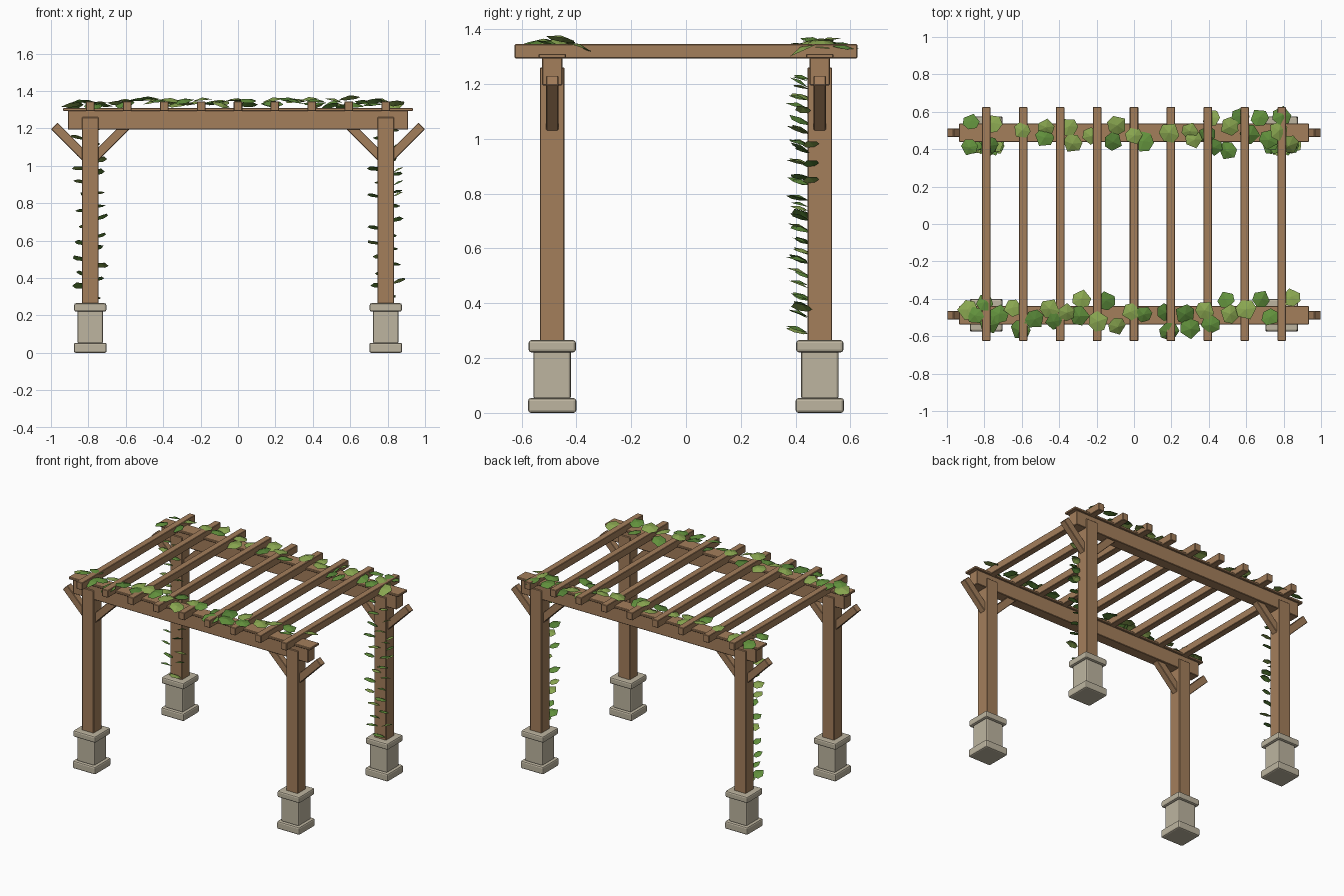
import bpy, bmesh, math, random
from mathutils import Matrix, Vector

random.seed(4)
if "Cube" in bpy.data.objects:
    bpy.data.objects.remove(bpy.data.objects["Cube"])


def material(name, r, g, b):
    m = bpy.data.materials.new(name)
    m.use_nodes = True
    m.diffuse_color = (r, g, b, 1)
    m.node_tree.nodes["Principled BSDF"].inputs["Base Color"].default_value = (r, g, b, 1)
    return m


wood = material("warm wood", 0.37, 0.21, 0.105)
stone = material("pale stone", 0.51, 0.46, 0.35)
greens = [material("light leaf green", 0.25, 0.38, 0.08),
          material("mid leaf green", 0.12, 0.28, 0.045),
          material("deep leaf green", 0.085, 0.21, 0.035)]


def block(name, center, size, mat, bevel=0.003, turn=0.0):
    """Bevelled box, optionally turned about the y axis."""
    bm = bmesh.new()
    bmesh.ops.create_cube(bm, size=1)
    bmesh.ops.scale(bm, vec=size, verts=bm.verts)
    bmesh.ops.bevel(bm, geom=bm.edges[:], offset=bevel, segments=2 if mat is stone else 1,
                    profile=0.5, affect='EDGES')
    mesh = bpy.data.meshes.new(name)
    bm.to_mesh(mesh)
    bm.free()
    mesh.materials.append(mat)
    ob = bpy.data.objects.new(name, mesh)
    ob.location = center
    ob.rotation_euler.y = turn
    bpy.context.collection.objects.link(ob)
    return ob


POST_X, POST_Y = 0.79, 0.488

# Posts on stone plinths, each with a pair of diagonal braces
for sy, depth in ((-1, "front"), (1, "back")):
    y = sy * POST_Y
    for sx, side in ((-1, "right"), (1, "left")):
        x = sx * POST_X
        tag = f"{depth}_{side}"
        block(f"{tag}_plinth_foot", (x, y, 0.027), (0.176, 0.176, 0.054), stone, 0.01)
        block(f"{tag}_plinth_body", (x, y, 0.14), (0.136, 0.136, 0.18), stone, 0.008)
        block(f"{tag}_plinth_cap", (x, y, 0.243), (0.172, 0.172, 0.045), stone, 0.01)
        block(f"{tag}_post", (x, y, 0.755), (0.09, 0.09, 1.01), wood)
        for lean in (-1, 1):
            block(f"{tag}_brace", (x + lean * 0.096, y, 1.117), (0.05, 0.045, 0.272),
                  wood, 0.003, lean * math.radians(45))
    # Long beam with a thin plank on top
    block(f"{depth}_beam", (0, y, 1.245), (1.82, 0.074, 0.1), wood)
    block(f"{depth}_beam_plank", (0, y, 1.302), (1.87, 0.1, 0.016), wood)

# Rafters
for i in range(9):
    block("rafter", ((i - 4) * POST_X / 4, 0, 1.319), (0.046, 1.25, 0.052), wood)

# Leaf outline: half of it, mirrored, around a raised middle
HALF = [(0.0, 0.0), (0.42, 0.2), (0.48, 0.62), (0.0, 1.0)]
RIM = HALF + [(-x, y) for x, y in HALF[2:0:-1]]


def add_leaf(bm, base, yaw, pitch, roll, length):
    """Folded leaf growing from its base along the yaw direction, tip raised by pitch."""
    place = (Matrix.Translation(base) @ Matrix.Rotation(yaw, 4, 'Z')
             @ Matrix.Rotation(pitch, 4, 'X') @ Matrix.Rotation(roll, 4, 'Y'))
    rim = [bm.verts.new(place @ Vector((x * length, y * length, 0))) for x, y in RIM]
    mid = bm.verts.new(place @ Vector((0, length * 0.5, length * 0.13)))
    shade = random.choices(range(3), weights=(4, 5, 2))[0]
    for a, b in zip(rim, rim[1:] + rim[:1]):
        bm.faces.new((a, b, mid)).material_index = shade


def finish_leaves(name, bm):
    mesh = bpy.data.meshes.new(name)
    bm.to_mesh(mesh)
    bm.free()
    for g in greens:
        mesh.materials.append(g)
    bpy.context.collection.objects.link(bpy.data.objects.new(name, mesh))


# Leaves lying along the beams: positions in hundredths
BACK = [(-87, 55), (-76, 54), (-88, 41), (-77, 42), (-60, 50), (-47, 52), (-48, 46),
        (-35, 52), (-33, 43), (-23, 47), (-9, 53), (0, 47), (-11, 44), (5, 44), (19, 49),
        (30, 50), (32, 45), (41, 57), (39, 48), (50, 39), (57, 58), (51, 52), (62, 48),
        (67, 57), (43, 41), (79, 58), (77, 50), (83, 42), (72, 45)]
FRONT = [(-89, 46), (-80, 42), (-85, 49), (-72, 48), (-77, 54), (-61, 57), (-65, 45),
         (-53, 51), (-43, 52), (-45, 45), (-36, 47), (-28, 40), (-29, 49), (-15, 41),
         (-19, 52), (-9, 55), (-2, 47), (5, 48), (17, 47), (19, 58), (30, 56), (27, 48),
         (38, 46), (41, 54), (49, 40), (51, 48), (60, 46), (68, 40), (73, 50), (84, 39)]
for name, sy, spots in (("back_beam_leaves", 1, BACK), ("front_beam_leaves", -1, FRONT)):
    bm = bmesh.new()
    for px, py in spots:
        x, y = px / 100, sy * py / 100
        off = y - sy * POST_Y
        # Outer leaves point away from the beam and droop a little
        outer = abs(off) > 0.05
        yaw = random.uniform(-0.6, 0.6) if outer else random.uniform(-math.pi, math.pi)
        if outer and off < 0:
            yaw += math.pi
        length = random.uniform(0.09, 0.115)
        heading = Vector((-math.sin(yaw), math.cos(yaw), 0))
        base = Vector((x, y, random.uniform(1.328, 1.35))) - heading * length * 0.5
        pitch = random.uniform(-0.4, -0.05) if outer else random.uniform(-0.15, 0.25)
        add_leaf(bm, base, yaw, pitch, random.uniform(-0.25, 0.25), length)
    finish_leaves(name, bm)

# Climbing leaves on the inner face of the back posts
for sx, side in ((-1, "right"), (1, "left")):
    bm = bmesh.new()
    for i in range(24):
        sway = (-1) ** i * random.uniform(0.01, 0.045)
        base = Vector((sx * POST_X + sway, POST_Y - 0.044,
                       0.3 + i * 0.04 + random.uniform(-0.012, 0.012)))
        yaw = math.pi + sway * 14 + random.uniform(-0.3, 0.3)
        add_leaf(bm, base, yaw, random.uniform(0.2, 0.5),
                 random.uniform(-0.2, 0.2), random.uniform(0.06, 0.085))
    # A few leaves wrap the outer face below the brace
    for z in (0.84, 0.9, 0.97) if sx > 0 else ():
        add_leaf(bm, Vector((POST_X + 0.044, POST_Y - 0.02, z)), -math.pi / 2 - 0.5,
                 0.35, 0.3, 0.06)
    finish_leaves(f"back_{side}_post_leaves", bm)
